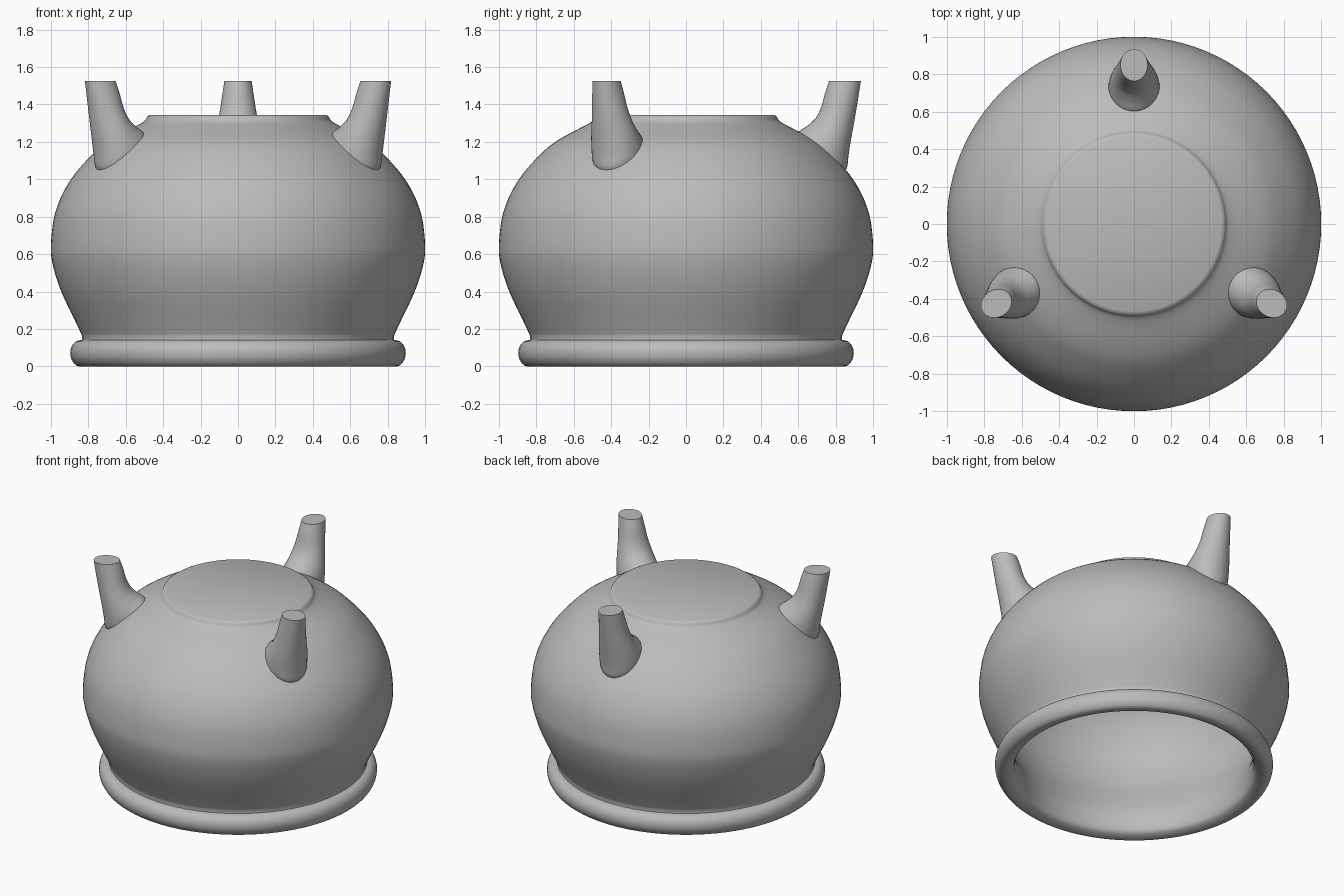
import bpy, bmesh, math
from mathutils import Vector

cube = bpy.data.objects.get("Cube")
if cube:
    bpy.data.objects.remove(cube, do_unlink=True)

clay = bpy.data.materials.new("grey_clay")
clay.use_nodes = True
clay.diffuse_color = (0.5, 0.5, 0.5, 1)
clay.node_tree.nodes["Principled BSDF"].inputs["Base Color"].default_value = (0.5, 0.5, 0.5, 1)


def smooth_path(points, steps=5):
    """Catmull-Rom curve through the points."""
    p = [Vector(q) for q in points]
    p = [2 * p[0] - p[1]] + p + [2 * p[-1] - p[-2]]
    path = []
    for a, b, c, d in zip(p, p[1:], p[2:], p[3:]):
        for i in range(steps):
            t = i / steps
            path.append(0.5 * (2 * b + (c - a) * t + (2 * a - 5 * b + 4 * c - d) * t * t
                               + (3 * b - a - 3 * c + d) * t ** 3))
    return path + [p[-2]]


def loft(name, rings, cap_start, cap_end):
    """Skin a list of closed rings and optionally cap the ends."""
    bm = bmesh.new()
    loops = [[bm.verts.new(co) for co in ring] for ring in rings]
    n = len(loops[0])
    for lower, upper in zip(loops, loops[1:]):
        for i in range(n):
            j = (i + 1) % n
            bm.faces.new((lower[i], lower[j], upper[j], upper[i]))
    if cap_start:
        bm.faces.new(loops[0][::-1])
    if cap_end:
        bm.faces.new(loops[-1])
    bmesh.ops.recalc_face_normals(bm, faces=bm.faces)
    mesh = bpy.data.meshes.new(name)
    bm.to_mesh(mesh)
    bm.free()
    mesh.materials.append(clay)
    obj = bpy.data.objects.new(name, mesh)
    bpy.context.collection.objects.link(obj)
    bpy.ops.object.select_all(action='DESELECT')
    obj.select_set(True)
    bpy.context.view_layer.objects.active = obj
    bpy.ops.object.shade_smooth_by_angle(angle=math.radians(35))
    return obj


def circle(r, z, n=96):
    return [(r * math.cos(a), r * math.sin(a), z)
            for a in (2 * math.pi * i / n for i in range(n))]


# Pot: inner wall, rounded rim, neck, bulging outer wall, flat foot
inner = smooth_path([(0.45, 1.26), (0.64, 1.16), (0.78, 1.03), (0.88, 0.87), (0.93, 0.65),
                     (0.89, 0.45), (0.81, 0.27), (0.77, 0.16), (0.77, 0.06)])
rim = smooth_path([(0.77, 0.06), (0.785, 0.02), (0.83, 0), (0.865, 0.005), (0.889, 0.035),
                   (0.897, 0.07), (0.89, 0.105), (0.868, 0.132), (0.835, 0.142)], 3)
outer = smooth_path([(0.835, 0.165), (0.86, 0.22), (0.945, 0.4), (0.992, 0.55), (1, 0.66),
                     (0.975, 0.83), (0.9, 0.99), (0.78, 1.132), (0.68, 1.212), (0.52, 1.298)])
foot = smooth_path([(0.52, 1.298), (0.497, 1.315), (0.485, 1.335), (0.468, 1.345)], 3)
profile = inner + rim[1:] + outer + foot[1:]
loft("pot", [circle(r, z) for r, z in profile], True, True)

# Leg sections: inner edge (r, z), outer edge (r, z) and half width
sections = smooth_path([
    (0.58, 1.21, 0.83, 1.02, 0.137),
    (0.603, 1.255, 0.86, 1.06, 0.137),
    (0.65, 1.287, 0.868, 1.12, 0.131),
    (0.695, 1.33, 0.88, 1.2, 0.119),
    (0.724, 1.39, 0.9, 1.31, 0.1),
    (0.743, 1.46, 0.92, 1.43, 0.085),
    (0.765, 1.525, 0.935, 1.525, 0.073)], 4)


def leg_ring(section, n=40):
    r0, z0, r1, z1, w = section
    ring = []
    for i in range(n):
        a = 2 * math.pi * i / n
        t = (1 + math.cos(a)) / 2
        ring.append((r0 + (r1 - r0) * t, w * math.sin(a), z0 + (z1 - z0) * t))
    return ring


# Three splayed legs around the foot
for name, angle in (("back_leg", 90), ("right_leg", 210), ("left_leg", 330)):
    leg = loft(name, [leg_ring(s) for s in sections], True, True)
    leg.rotation_euler.z = math.radians(angle)
